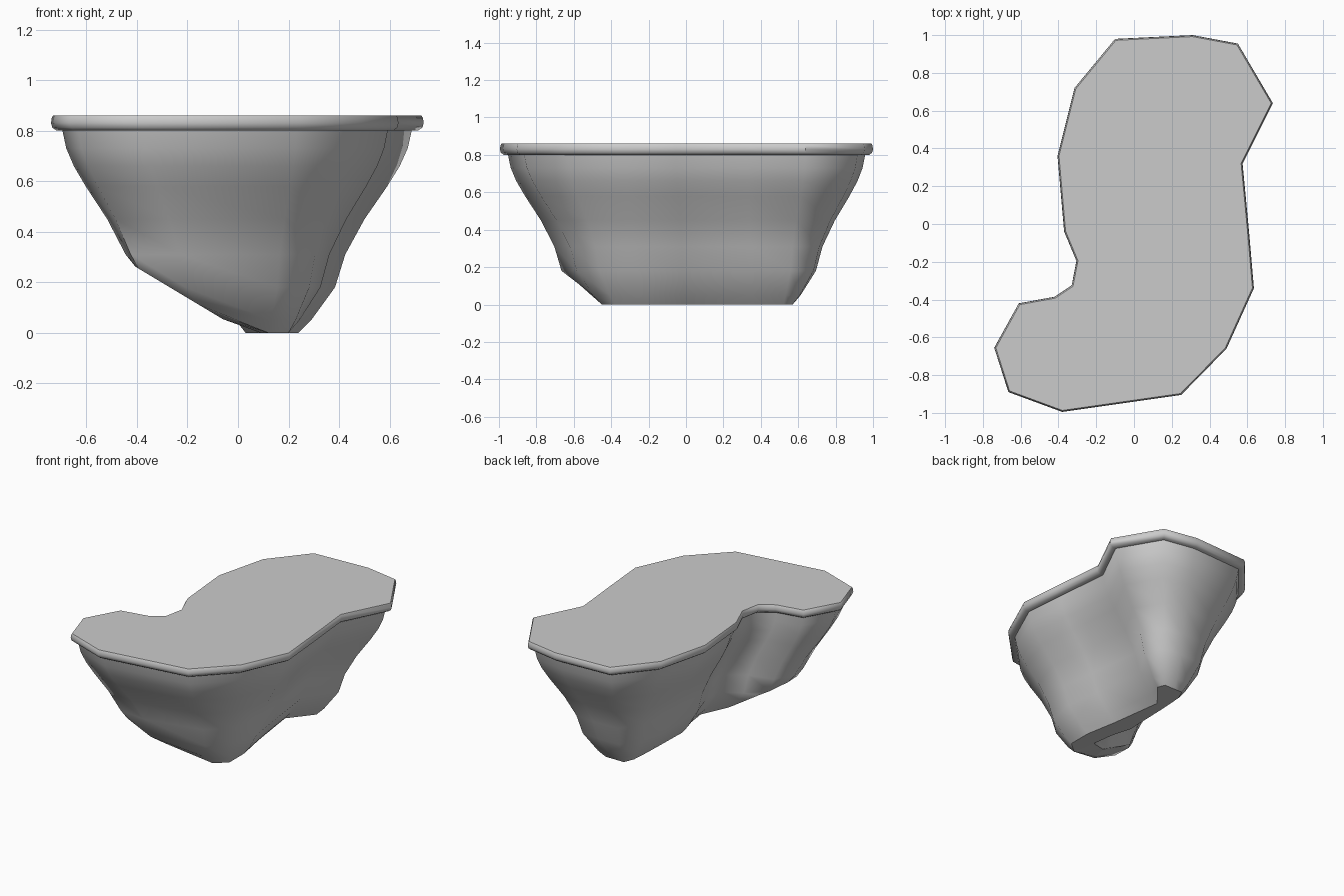
import bpy
import bmesh
from mathutils import Vector

cube = bpy.data.objects.get("Cube")
if cube:
    bpy.data.objects.remove(cube, do_unlink=True)

# One stone colour for everything
stone = bpy.data.materials.new("stone_grey")
stone.use_nodes = True
stone.diffuse_color = (0.6, 0.6, 0.6, 1)
stone.node_tree.nodes["Principled BSDF"].inputs["Base Color"].default_value = (0.6, 0.6, 0.6, 1)

# Plan of the rim, clockwise from the back, paired with the foot point below each corner
outline = [(-.1, .98), (.31, 1), (.55, .955), (.735, .64), (.575, .32), (.61, -.05),
           (.635, -.34), (.49, -.66), (.25, -.905), (-.38, -.995), (-.665, -.89),
           (-.74, -.655), (-.61, -.42), (-.42, -.385), (-.33, -.325), (-.305, -.195),
           (-.37, -.04), (-.405, .36), (-.315, .72)]
foot = [(.08, .57), (.14, .57), (.22, .57), (.24, .52), (.11, .36), (.16, 0),
        (.2, -.22), (.2, -.38), (.12, -.45), (-.13, -.53), (-.28, -.56),
        (-.27, -.48), (-.22, -.43), (-.06, -.38), (.09, -.29), (.07, -.14),
        (.03, 0), (.04, .35), (.05, .5)]
outline = [Vector(p) for p in outline]
foot = [Vector(p) for p in foot]


def inset(points, distance):
    """Move a clockwise outline inwards with mitred corners."""
    result = []
    for i, p in enumerate(points):
        before = (p - points[i - 1]).normalized()
        after = (points[(i + 1) % len(points)] - p).normalized()
        n1 = Vector((before.y, -before.x))
        n2 = Vector((after.y, -after.x))
        result.append(p + (n1 + n2) * distance / (1 + n1.dot(n2)))
    return result


def loft(name, rings, angle):
    """Skin a stack of closed rings, listed bottom to top, and cap both ends flat."""
    bm = bmesh.new()
    loops = [[bm.verts.new(co) for co in ring] for ring in rings]
    for low, high in zip(loops, loops[1:]):
        for i in range(len(low)):
            bm.faces.new((low[i - 1], low[i], high[i], high[i - 1]))
    caps = [bm.faces.new(loops[0]), bm.faces.new(loops[-1])]
    caps = bmesh.ops.triangulate(bm, faces=caps)["faces"]
    bmesh.ops.recalc_face_normals(bm, faces=bm.faces)
    bm.faces.index_update()
    flat = [face.index for face in caps]
    mesh = bpy.data.meshes.new(name)
    bm.to_mesh(mesh)
    bm.free()
    mesh.materials.append(stone)
    obj = bpy.data.objects.new(name, mesh)
    bpy.context.collection.objects.link(obj)
    bpy.ops.object.select_all(action="DESELECT")
    obj.select_set(True)
    bpy.context.view_layer.objects.active = obj
    bpy.ops.object.shade_smooth_by_angle(angle=angle)
    for index in flat:
        mesh.polygons[index].use_smooth = False


# Tapering rock: (height, spread from foot to rim); the front lobe has a raised underside
def rock_ring(height, spread):
    ring = []
    for low, high in zip(foot, inset(outline, 0.04)):
        p = low.lerp(high, spread)
        ring.append((p.x, p.y, max(height, 0.6 * (0.03 - p.x))))
    return ring


profile = [(0, 0), (.05, .11), (.18, .32), (.31, .41), (.45, .58), (.58, .78),
           (.66, .89), (.73, .96), (.81, 1)]
loft("island_rock", [rock_ring(h, s) for h, s in profile], 1.0)

# Rounded rim slab with a flat top: (inset, height)
edge = [(.05, .8), (.02, .8), (.005, .812), (0, .83), (.003, .85), (.008, .86)]
loft("rim_slab", [[(p.x, p.y, z) for p in inset(outline, d)] for d, z in edge], 0.9)
